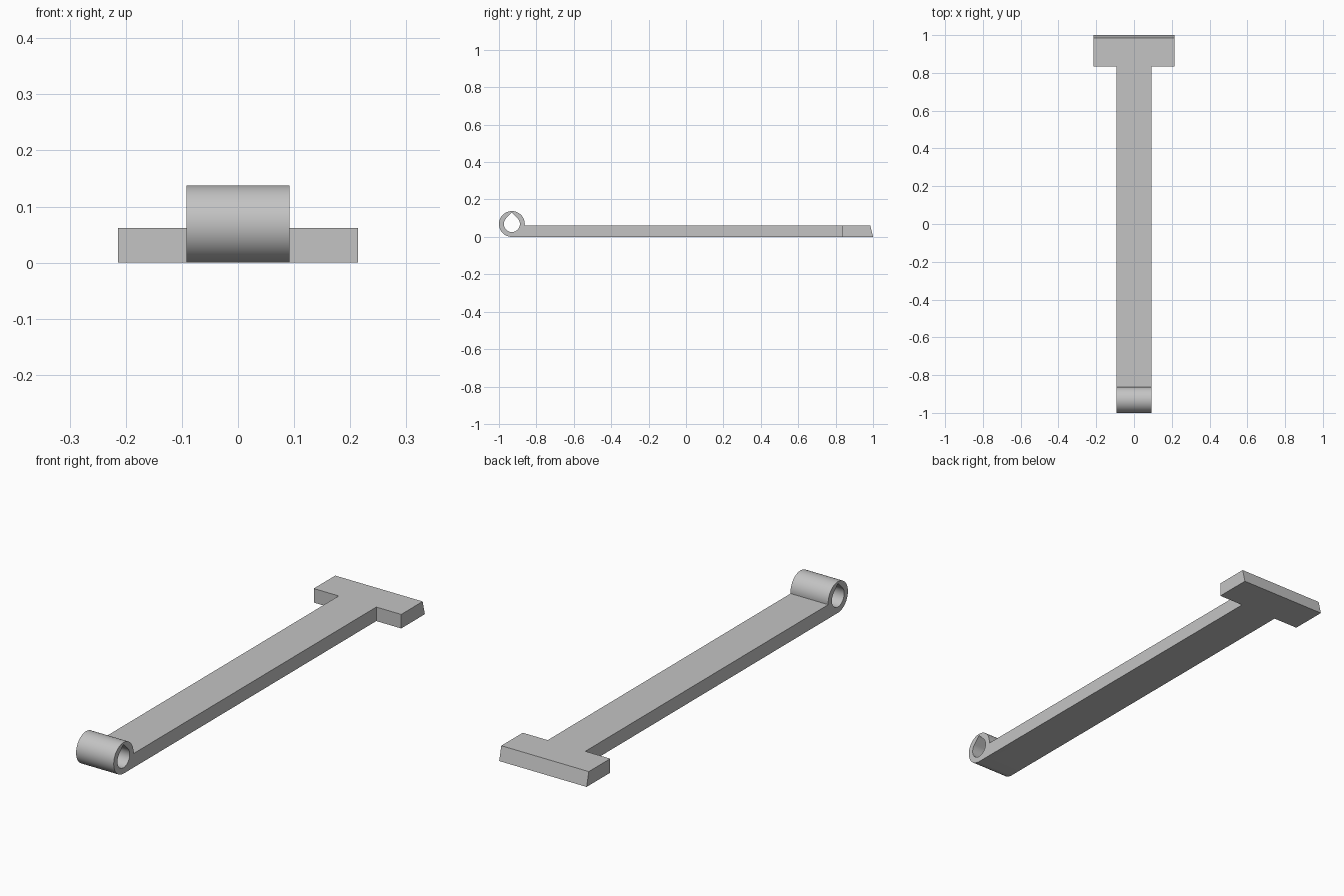
import bpy, bmesh
from math import sin, cos, asin, radians, pi
from mathutils import Vector

if "Cube" in bpy.data.objects:
    bpy.data.objects.remove(bpy.data.objects["Cube"])

EYE_Y, EYE_R, HOLE_R = -0.931, 0.069, 0.043
BAR_TOP, BAR_HALF, HEAD_HALF, HEAD_Y = 0.062, 0.092, 0.214, 0.835

grey = bpy.data.materials.new("plain_grey")
grey.use_nodes = True
grey.diffuse_color = (0.55, 0.55, 0.55, 1)
grey.node_tree.nodes["Principled BSDF"].inputs["Base Color"].default_value = grey.diffuse_color


def arc(radius, start, end, steps):
    """Side-view points on a circle around the eye centre."""
    angles = [start + (end - start) * i / steps for i in range(steps + 1)]
    return [(EYE_Y + radius * cos(a), EYE_R + radius * sin(a)) for a in angles]


def extrude_loops(name, loops, x0, x1):
    """Fill side-view loops (first outer, rest holes) and extrude along x."""
    bm = bmesh.new()
    edges = []
    for loop in loops:
        verts = [bm.verts.new((x0, y, z)) for y, z in loop]
        edges += [bm.edges.new((v, verts[i - 1])) for i, v in enumerate(verts)]
    bmesh.ops.triangle_fill(bm, edges=edges, use_beauty=True, use_dissolve=False)
    new = bmesh.ops.extrude_face_region(bm, geom=bm.faces[:], use_keep_orig=True)["geom"]
    bmesh.ops.translate(bm, vec=Vector((x1 - x0, 0, 0)),
                        verts=[g for g in new if isinstance(g, bmesh.types.BMVert)])
    bmesh.ops.recalc_face_normals(bm, faces=bm.faces[:])
    mesh = bpy.data.meshes.new(name)
    bm.to_mesh(mesh)
    bm.free()
    mesh.materials.append(grey)
    obj = bpy.data.objects.new(name, mesh)
    bpy.context.collection.objects.link(obj)
    return obj


# Side profile: rolled eye, flat bar and sloped end, with a teardrop hole
outer = arc(EYE_R, asin((BAR_TOP - EYE_R) / EYE_R), 1.5 * pi, 48)
outer += [(1.0, 0.0), (0.985, BAR_TOP)]
hole = arc(HOLE_R, radians(135), radians(405), 36)
hole.append((EYE_Y, EYE_R + HOLE_R * 2 ** 0.5))
arm = extrude_loops("t_shaped_arm", [outer, hole], -HEAD_HALF, HEAD_HALF)

# Trim both sides so that only the head keeps the full width
box = [(-1.2, -0.2), (HEAD_Y, -0.2), (HEAD_Y, 0.4), (-1.2, 0.4)]
cutters = []
for side, label in ((-1, "right"), (1, "left")):
    cutter = extrude_loops(label + "_trim_cutter", [box], side * BAR_HALF, side * 0.4)
    cutter.hide_render = True
    cutters.append(cutter)
    trim = arm.modifiers.new(label + "_trim", 'BOOLEAN')
    trim.operation = 'DIFFERENCE'
    trim.solver = 'EXACT'
    trim.object = cutter

bpy.ops.object.select_all(action='DESELECT')
arm.select_set(True)
bpy.context.view_layer.objects.active = arm
for modifier in list(arm.modifiers):
    bpy.ops.object.modifier_apply(modifier=modifier.name)
for cutter in cutters:
    bpy.data.objects.remove(cutter)

bpy.ops.object.shade_smooth_by_angle(angle=radians(30))
